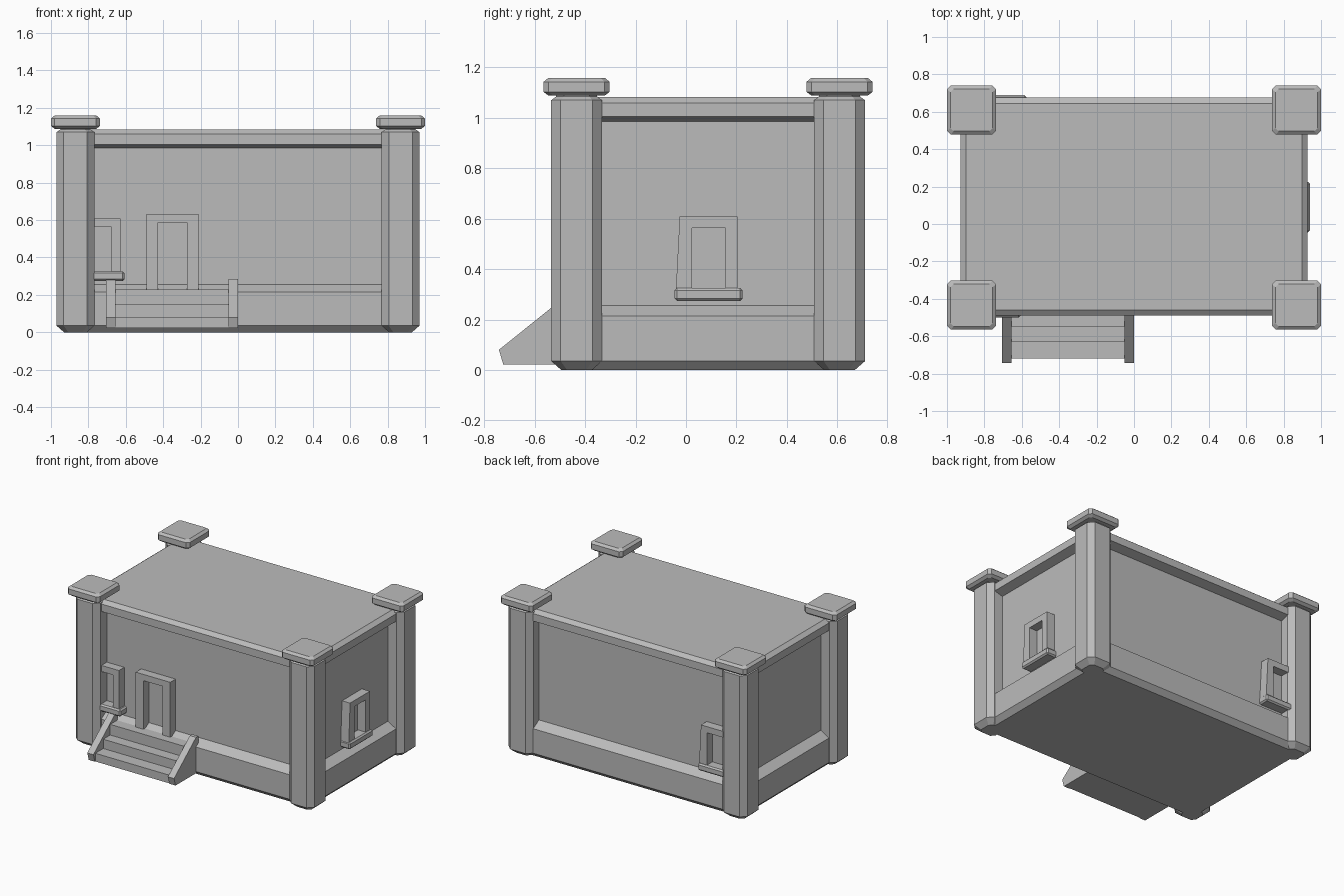
import bpy, bmesh, math
from mathutils import Matrix

if "Cube" in bpy.data.objects:
    bpy.data.objects.remove(bpy.data.objects["Cube"])

stone = bpy.data.materials.new("stone_grey")
stone.diffuse_color = (0.5, 0.5, 0.5, 1)
stone.use_nodes = True
stone.node_tree.nodes["Principled BSDF"].inputs["Base Color"].default_value = stone.diffuse_color


def finish(name, bm, matrix=None):
    bmesh.ops.recalc_face_normals(bm, faces=bm.faces)
    if matrix:
        bm.transform(matrix)
    me = bpy.data.meshes.new(name)
    bm.to_mesh(me)
    bm.free()
    me.materials.append(stone)
    ob = bpy.data.objects.new(name, me)
    bpy.context.collection.objects.link(ob)
    return ob


def loft(name, cx, cy, hx, hy, levels, cut=0.0):
    """Stack of (inset, z) rectangles, with corners cut off by 'cut'."""
    bm = bmesh.new()
    rings = []
    for inset, z in levels:
        a, b = hx - inset, hy - inset
        c = cut * a / hx
        if cut:
            pts = [(a - c, -b), (a, c - b), (a, b - c), (a - c, b),
                   (c - a, b), (-a, b - c), (-a, c - b), (c - a, -b)]
        else:
            pts = [(a, -b), (a, b), (-a, b), (-a, -b)]
        rings.append([bm.verts.new((cx + x, cy + y, z)) for x, y in pts])
    n = len(rings[0])
    for lo, hi in zip(rings, rings[1:]):
        for i in range(n):
            j = (i + 1) % n
            bm.faces.new((lo[i], lo[j], hi[j], hi[i]))
    bm.faces.new(rings[0])
    bm.faces.new(rings[-1])
    return finish(name, bm)


def prism(name, pts, direction, matrix=None):
    """Extrude a closed polygon along a direction."""
    bm = bmesh.new()
    f = bm.faces.new([bm.verts.new(p) for p in pts])
    r = bmesh.ops.extrude_face_region(bm, geom=[f], use_keep_orig=True)
    vs = [g for g in r["geom"] if isinstance(g, bmesh.types.BMVert)]
    bmesh.ops.translate(bm, verts=vs, vec=direction)
    return finish(name, bm, matrix)


def place(x, y, turn):
    return Matrix.Translation((x, y, 0)) @ Matrix.Rotation(math.radians(turn), 4, 'Z')


RECESS = 0.065

# Main block: plinth, recessed walls and cornice in one profile
loft("house_body", 0, 0.093, 0.928, 0.582,
     [(0.035, 0), (0, 0.035), (0, 0.215), (RECESS, 0.255), (RECESS, 0.985),
      (0, 1.005), (0, 1.06), (0.03, 1.083)])

# Corner pillars and their caps
for sx, side in ((-1, "left"), (1, "right")):
    for cy, end in ((-0.434, "front"), (0.609, "back")):
        loft(f"{end}_{side}_pillar", sx * 0.869, cy, 0.101, 0.101,
             [(0.04, 0), (0, 0.035), (0, 1.07), (0.02, 1.085), (0.02, 1.092)], 0.038)
        loft(f"{end}_{side}_pillar_cap", sx * 0.869, cy, 0.131, 0.131,
             [(0.02, 1.088), (0, 1.103), (0, 1.143), (0.018, 1.158)], 0.02)


def frame(name, matrix, outer, inner, z0, z_in, z_top, flare=0.0):
    """Upside-down U surround standing out from the wall."""
    pts = [(-outer - flare, z0), (-outer, z_top), (outer, z_top), (outer, z0),
           (inner, z0), (inner, z_in), (-inner, z_in), (-inner, z0)]
    prism(name, [(x, 0, z) for x, z in pts], (0, RECESS + 0.01, 0), matrix)


# Doorway
frame("door_frame", place(-0.35, -0.487, 0), 0.14, 0.077, 0.23, 0.587, 0.633)

# Windows with bevelled sills
for name, m in (("front", place(-0.742, -0.487, 0)),
                ("right", place(0.928, 0.09, 90)),
                ("back", place(-0.71, 0.676, 180))):
    frame(f"{name}_window_frame", m, 0.115, 0.066, 0.32, 0.563, 0.608, 0.015)
    bm = bmesh.new()
    bmesh.ops.create_cube(bm, size=1, matrix=Matrix.Translation((0, 0.03, 0.3))
                          @ Matrix.Diagonal((0.27, 0.085, 0.052, 1)))
    bmesh.ops.bevel(bm, geom=bm.edges[:], offset=0.01, segments=1, affect='EDGES')
    finish(f"{name}_window_sill", bm, m)

# Three steps up to the door
steps = [(-0.46, 0.022), (-0.72, 0.022), (-0.72, 0.082), (-0.628, 0.082),
         (-0.628, 0.15), (-0.547, 0.15), (-0.547, 0.228), (-0.46, 0.228)]
prism("entrance_steps", [(-0.66, y, z) for y, z in steps], (0.62, 0, 0))

# Sloping side walls of the steps
rail = [(-0.46, 0.022), (-0.725, 0.022), (-0.742, 0.08), (-0.487, 0.285), (-0.46, 0.285)]
for name, x in (("left_step_wall", -0.705), ("right_step_wall", -0.05)):
    prism(name, [(x, y, z) for y, z in rail], (0.05, 0, 0))
